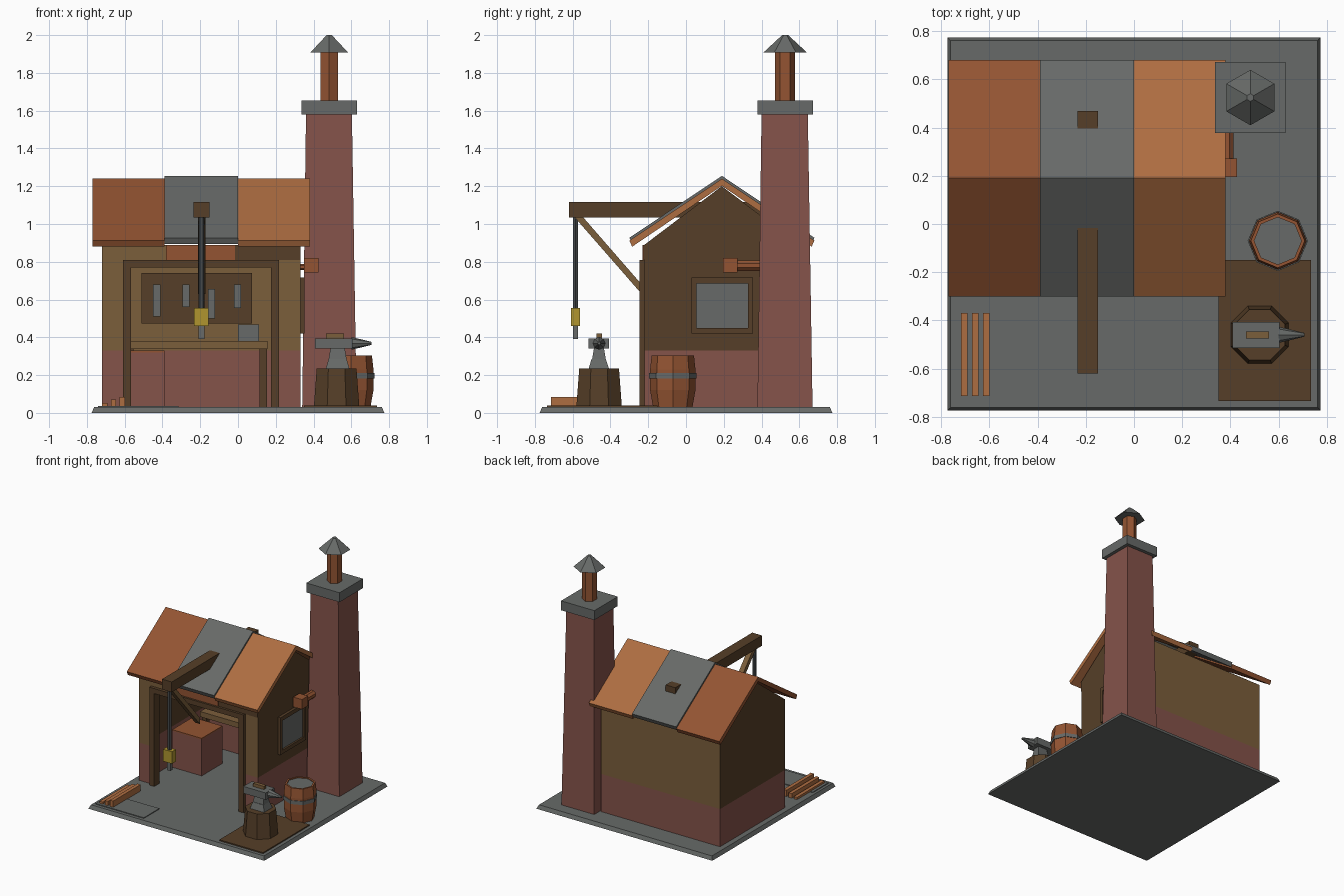
import bpy, bmesh, math
from mathutils import Vector

if "Cube" in bpy.data.objects:
    bpy.data.objects.remove(bpy.data.objects["Cube"])


def mat(name, hexcol):
    m = bpy.data.materials.new(name)
    c = [int(hexcol[i:i + 2], 16) / 255 for i in (0, 2, 4)]
    m.diffuse_color = [v / 12.92 if v < 0.04045 else ((v + 0.055) / 1.055) ** 2.4 for v in c] + [1]
    m.use_nodes = True
    m.node_tree.nodes["Principled BSDF"].inputs["Base Color"].default_value = m.diffuse_color
    return m


GREY = mat("grey stone", "676a68")
BRICK = mat("brick red", "85534a")
RUST = mat("rust tile", "935432")
ORANGE = mat("orange tile", "ae6d41")
WOOD = mat("light wood", "7b5e3b")
DARK = mat("dark wood", "563f28")
CHAIN = mat("dark iron", "45494b")
BRASS = mat("brass", "b0952f")


def finish(name, bm, *mats):
    bmesh.ops.recalc_face_normals(bm, faces=bm.faces)
    me = bpy.data.meshes.new(name)
    bm.to_mesh(me)
    bm.free()
    for m in mats:
        me.materials.append(m)
    ob = bpy.data.objects.new(name, me)
    bpy.context.collection.objects.link(ob)
    return ob


def taper(name, m, lo, hi, z0, z1):
    """Block between two rectangles (x0, x1, y0, y1) at z0 and z1."""
    bm = bmesh.new()
    rings = []
    for (x0, x1, y0, y1), z in ((lo, z0), (hi, z1)):
        rings.append([bm.verts.new((x, y, z)) for x, y in ((x0, y0), (x1, y0), (x1, y1), (x0, y1))])
    a, b = rings
    bm.faces.new(a[::-1])
    bm.faces.new(b)
    for i in range(4):
        j = (i + 1) % 4
        bm.faces.new((a[i], a[j], b[j], b[i]))
    return finish(name, bm, m)


def box(name, m, x0, x1, y0, y1, z0, z1):
    return taper(name, m, (x0, x1, y0, y1), (x0, x1, y0, y1), z0, z1)


def extrude_x(name, profile, x0, x1, *mats):
    """Extrude a (y, z) profile along x."""
    bm = bmesh.new()
    f = bm.faces.new([bm.verts.new((x0, y, z)) for y, z in profile])
    r = bmesh.ops.extrude_face_region(bm, geom=[f])
    bmesh.ops.translate(bm, vec=(x1 - x0, 0, 0), verts=[v for v in r["geom"] if isinstance(v, bmesh.types.BMVert)])
    return finish(name, bm, *mats)


def lathe(name, m, n, profile, origin, axis=(0, 0, 1), turn=0.0):
    """Closed n-sided solid from (radius, height) pairs along an axis."""
    bm = bmesh.new()
    rings = [[bm.verts.new((r * math.cos(turn + math.tau * i / n), r * math.sin(turn + math.tau * i / n), h))
              for i in range(n)] for r, h in profile]
    for a, b in zip(rings, rings[1:]):
        for i in range(n):
            j = (i + 1) % n
            bm.faces.new((a[i], a[j], b[j], b[i]))
    bm.faces.new(rings[0][::-1])
    bm.faces.new(rings[-1])
    q = Vector((0, 0, 1)).rotation_difference(Vector(axis))
    for v in bm.verts:
        v.co = q @ v.co + Vector(origin)
    return finish(name, bm, m)


# Ground slab and floor plates
taper("base_slab", GREY, (-.775, .775, -.775, .775), (-.762, .762, -.762, .762), 0, .03)
box("anvil_mat", DARK, .35, .735, -.735, -.15, .03, .039)
box("bar_plate", GREY, -.74, -.315, -.735, -.54, .03, .036)

# Brick footing and front, back and gable walls
X0, X1, Y0, Y1, T = -.72, .33, -.22, .60, .04
for name, a in (("left", X0), ("right", X1 - T)):
    box(name + "_footing", BRICK, a, a + T, Y0, Y1, .03, .33)
    g = extrude_x(name + "_gable", [(Y0, .33), (Y1, .33), (Y1, .89), (.19, 1.2), (Y0, .89)], a, a + T, DARK, WOOD)
    for p in g.data.polygons:
        p.material_index = 0 if abs(p.normal.x) > .5 else 1
box("back_footing", BRICK, X0 + T, X1 - T, Y1 - T, Y1, .03, .33)
box("back_wall", WOOD, X0 + T, X1 - T, Y1 - T, Y1, .33, .89)
for name, a, b in (("left", X0 + T, -.6), ("right", .21, X1 - T)):
    box(name + "_jamb_footing", BRICK, a, b, Y0, Y0 + T, .03, .33)
    box(name + "_jamb", WOOD, a, b, Y0, Y0 + T, .33, .89)
box("header_wall", WOOD, -.6, .21, Y0, Y0 + T, .79, .89)
box("header_rust_patch", RUST, -.38, -.015, Y0 - .009, Y0, .81, .89)
box("header_dark_patch", DARK, -.015, X1, Y0 - .006, Y0, .81, .89)

# Doorway frame
for name, a in (("left", -.61), ("right", .175)):
    box(name + "_door_post", DARK, a, a + .043, -.245, -.18, .03, .81)
box("door_lintel", DARK, -.61, .218, -.245, -.18, .77, .81)

# Roof panels, front and back slopes
for name, m, a, b, lift in (("left", RUST, -.77, -.39, 0), ("middle", GREY, -.39, 0, .015),
                            ("right", ORANGE, 0, .38, 0)):
    for side, s in (("front", -1), ("back", 1)):
        prof = [(.19, 1.24), (.19 + s * .49, .912), (.19 + s * .475, .88), (.19, 1.202)]
        extrude_x(f"{name}_roof_{side}", [(y, z + lift) for y, z in prof], a, b, m)

# Chimney with cap, flue and cowl
taper("chimney", BRICK, (.34, .628, .378, .67), (.36, .603, .40, .645), .03, 1.58)
box("chimney_cap", GREY, .337, .63, .378, .672, 1.58, 1.655)
lathe("flue", RUST, 6, [(.053, 1.65), (.053, 1.92)], (.483, .525, 0), turn=math.pi / 6 * 3)
lathe("cowl", GREY, 6, [(.115, 1.908), (.016, 2.0)], (.483, .525, 0), turn=math.pi / 2)

# Hoist beam, brace, chain, pulley block and hook
box("hoist_beam", DARK, -.235, -.15, -.62, .47, 1.035, 1.117)
extrude_x("hoist_brace", [(-.59, 1.036), (-.545, 1.036), (-.235, .68), (-.235, .63)], -.213, -.172, WOOD)
lathe("hoist_chain", CHAIN, 6, [(.015, .55), (.015, 1.04)], (-.193, -.585, 0))
box("pulley_block", BRASS, -.233, -.155, -.61, -.56, .46, .556)
box("hook", GREY, -.208, -.178, -.598, -.572, .392, .46)

# Side window: four frame bars around a pane
for name, y0, y1, z0, z1 in (("bottom", .03, .355, .42, .45), ("top", .03, .355, .685, .717),
                             ("front", .03, .055, .45, .685), ("back", .328, .355, .45, .685)):
    box("window_frame_" + name, DARK, .33, .352, y0, y1, z0, z1)
box("window_pane", GREY, .33, .338, .055, .328, .45, .685)

# Pipe from chimney to the side box
box("pipe_box", RUST, .35, .427, .195, .272, .742, .82)
lathe("pipe", RUST, 8, [(.03, .26), (.03, .40)], (.385, 0, .78), (0, 1, 0), math.pi / 8)
lathe("pipe_stub", RUST, 6, [(.016, .32), (.016, .36)], (0, .233, .772), (1, 0, 0))

# Barrel with rim, lid and hoop
C = (.597, -.07, 0)
lathe("barrel", RUST, 8, [(.104, .03), (.12, .12), (.12, .23), (.112, .305), (.098, .305), (.098, .295)], C)
lathe("barrel_lid", GREY, 8, [(.099, .285), (.099, .298)], C)
lathe("barrel_hoop", GREY, 8, [(.125, .183), (.125, .212)], C)

# Anvil on its stump
lathe("stump", DARK, 8, [(.13, .035), (.114, .235)], (.522, -.46, 0), turn=math.pi / 8)
taper("anvil_foot", GREY, (.465, .59, -.515, -.408), (.48, .575, -.50, -.425), .235, .285)
taper("anvil_waist", GREY, (.48, .575, -.497, -.425), (.49, .565, -.487, -.435), .285, .345)
box("anvil_body", GREY, .408, .605, -.515, -.407, .34, .395)
lathe("anvil_horn", GREY, 8, [(.034, .60), (.008, .707)], (0, -.46, .368), (1, 0, 0))
box("anvil_workpiece", WOOD, .465, .56, -.475, -.446, .395, .42)

# Metal bars in front
for i, top in enumerate((.052, .07, .085)):
    x = -.705 + i * .046
    box(f"metal_bar_{i + 1}", ORANGE, x - .014, x + .014, -.715, -.37, .034, top)

# Forge hearth inside
box("forge", BRICK, -.65, -.39, .10, .36, .03, .32)
box("forge_top", RUST, -.65, -.39, .10, .36, .32, .329)

# Workbench, block and tool board on the back wall
box("bench_top", WOOD, -.60, .155, .38, .56, .338, .38)
for name, x in (("left", -.59), ("right", .115)):
    box(name + "_bench_leg", DARK, x, x + .038, .39, .43, .03, .338)
box("bench_block", GREY, 0, .11, .42, .52, .38, .468)
box("tool_board", DARK, -.51, .075, .54, .56, .472, .74)
for i, x in enumerate((-.43, -.275, -.14, -.003)):
    low, high = ((.51, .68), (.56, .68), (.50, .655), (.555, .68))[i]
    box(f"hanging_tool_{i + 1}", GREY, x - .019, x + .019, .525, .54, low, high)
